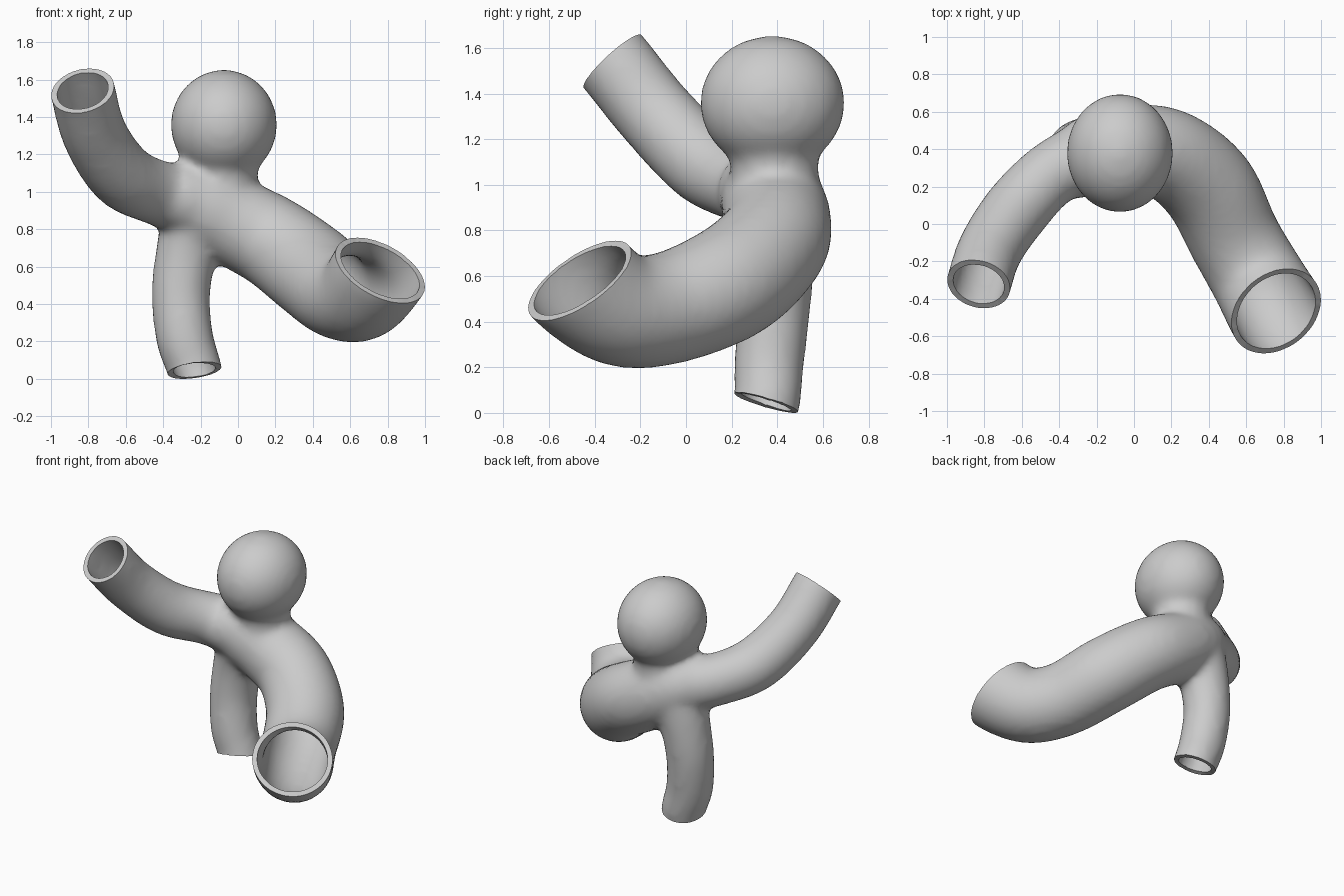
import bpy
import bmesh
import math
from mathutils import Vector, Matrix

if "Cube" in bpy.data.objects:
    bpy.data.objects.remove(bpy.data.objects["Cube"], do_unlink=True)

SIDES = 24
WALL = 0.032

mat = bpy.data.materials.new("vessel grey")
mat.use_nodes = True
grey = (0.6, 0.6, 0.6, 1)
mat.diffuse_color = grey
mat.node_tree.nodes["Principled BSDF"].inputs["Base Color"].default_value = grey


def spline(points, steps=8):
    """Catmull-Rom samples through (x, y, z, radius) points."""
    pts = [Vector(p) for p in points]
    pts = [2 * pts[0] - pts[1]] + pts + [2 * pts[-1] - pts[-2]]
    out = []
    for a, b, c, d in zip(pts, pts[1:], pts[2:], pts[3:]):
        for i in range(steps):
            t = i / steps
            out.append(0.5 * (2 * b + (c - a) * t + (2 * a - 5 * b + 4 * c - d) * t ** 2
                              + (3 * b - a - 3 * c + d) * t ** 3))
    return out + [pts[-2]]


def tube(bm, points):
    """Closed round tube swept along a path with a twist-free frame."""
    path = spline(points)
    side = Vector((0.3, 0.5, 0.8))
    rings = []
    for i, p in enumerate(path):
        ahead = (path[min(i + 1, len(path) - 1)] - path[max(i - 1, 0)]).to_3d().normalized()
        side = (side - ahead * side.dot(ahead)).normalized()
        other = ahead.cross(side)
        ring = []
        for k in range(SIDES):
            a = math.tau * k / SIDES
            ring.append(bm.verts.new(p.to_3d() + p.w * (side * math.cos(a) + other * math.sin(a))))
        rings.append(ring)
    for r, s in zip(rings, rings[1:]):
        for k in range(SIDES):
            n = (k + 1) % SIDES
            bm.faces.new((r[k], r[n], s[n], s[k]))
    bm.faces.new(rings[0][::-1])
    bm.faces.new(rings[-1])


def ball(bm, centre, radii):
    bmesh.ops.create_uvsphere(bm, u_segments=32, v_segments=20, radius=1,
                              matrix=Matrix.Translation(centre) @ Matrix.Diagonal((*radii, 1)))


def open_end(centre, normal, radius):
    """Mouth plane, plus a path point beyond it to be cut away."""
    c, n = Vector(centre), Vector(normal).normalized()
    return c, n, radius, (*(c + n * 0.15), radius)


def bake(obj):
    """Replace the mesh by its modified result."""
    bpy.context.view_layer.update()
    dg = bpy.context.evaluated_depsgraph_get()
    mesh = bpy.data.meshes.new_from_object(obj.evaluated_get(dg))
    obj.modifiers.clear()
    obj.data = mesh


# Open mouths of the three branches
wide = open_end((0.76, -0.465, 0.58), (0.41, -0.52, 0.75), 0.265)
arm = open_end((-0.83, -0.32, 1.54), (-0.2, -0.66, 0.72), 0.175)
leg = open_end((-0.23, 0.355, 0.045), (0.14, -0.28, -0.95), 0.147)

bm = bmesh.new()
# Wide trunk, from its mouth back to the junction
tube(bm, [wide[3], (*wide[0], 0.265), (0.66, -0.29, 0.455, 0.252), (0.537, -0.075, 0.46, 0.248),
          (0.4, 0.195, 0.572, 0.257), (0.2, 0.365, 0.722, 0.247), (0, 0.4, 0.83, 0.24),
          (-0.2, 0.37, 0.935, 0.225), (-0.36, 0.3, 0.985, 0.18)])
# Raised side branch
tube(bm, [arm[3], (*arm[0], 0.175), (-0.765, -0.13, 1.305, 0.175), (-0.62, 0.085, 1.09, 0.18),
          (-0.43, 0.275, 0.995, 0.175), (-0.2, 0.37, 0.935, 0.2), (0, 0.4, 0.85, 0.2)])
# Downward branch
tube(bm, [leg[3], (*leg[0], 0.147), (-0.285, 0.365, 0.22, 0.154), (-0.305, 0.39, 0.46, 0.157),
          (-0.27, 0.4, 0.69, 0.168), (-0.2, 0.39, 0.9, 0.2)])
# Bulging sac and its neck
ball(bm, (-0.075, 0.38, 1.358), (0.285, 0.318, 0.295))
tube(bm, [(-0.08, 0.39, 0.85, 0.23), (-0.09, 0.39, 1.05, 0.192), (-0.075, 0.38, 1.25, 0.21)])
bmesh.ops.recalc_face_normals(bm, faces=bm.faces)

mesh = bpy.data.meshes.new("branching_vessel")
bm.to_mesh(mesh)
bm.free()
vessel = bpy.data.objects.new("branching_vessel", mesh)
bpy.context.collection.objects.link(vessel)

# Fuse the parts into one soft skin
remesh = vessel.modifiers.new("fuse", 'REMESH')
remesh.mode = 'VOXEL'
remesh.voxel_size = 0.025
soften = vessel.modifiers.new("soften", 'SMOOTH')
soften.factor = 0.5
soften.iterations = 10
bake(vessel)

# Cut the mouths open
bm = bmesh.new()
bm.from_mesh(vessel.data)
for centre, normal, radius, _ in (wide, arm, leg):
    near = [f for f in bm.faces if (f.calc_center_median() - centre).length < radius * 1.7]
    edges = {e for f in near for e in f.edges}
    verts = {v for f in near for v in f.verts}
    bmesh.ops.bisect_plane(bm, geom=near + list(edges) + list(verts), dist=0.002,
                           plane_co=centre, plane_no=normal, clear_outer=True)
bm.to_mesh(vessel.data)
bm.free()

# Give the skin a wall thickness
wall = vessel.modifiers.new("wall", 'SOLIDIFY')
wall.thickness = WALL
wall.offset = -1
bake(vessel)

# Centre and stand on the ground
lo = Vector([min(v.co[i] for v in vessel.data.vertices) for i in range(3)])
hi = Vector([max(v.co[i] for v in vessel.data.vertices) for i in range(3)])
base = Vector(((lo.x + hi.x) / 2, (lo.y + hi.y) / 2, lo.z))
vessel.data.transform(Matrix.Translation(-base))

vessel.data.name = "branching_vessel"
vessel.data.materials.clear()
vessel.data.materials.append(mat)
bpy.ops.object.select_all(action='DESELECT')
vessel.select_set(True)
bpy.context.view_layer.objects.active = vessel
bpy.ops.object.shade_smooth_by_angle(angle=math.radians(40))
